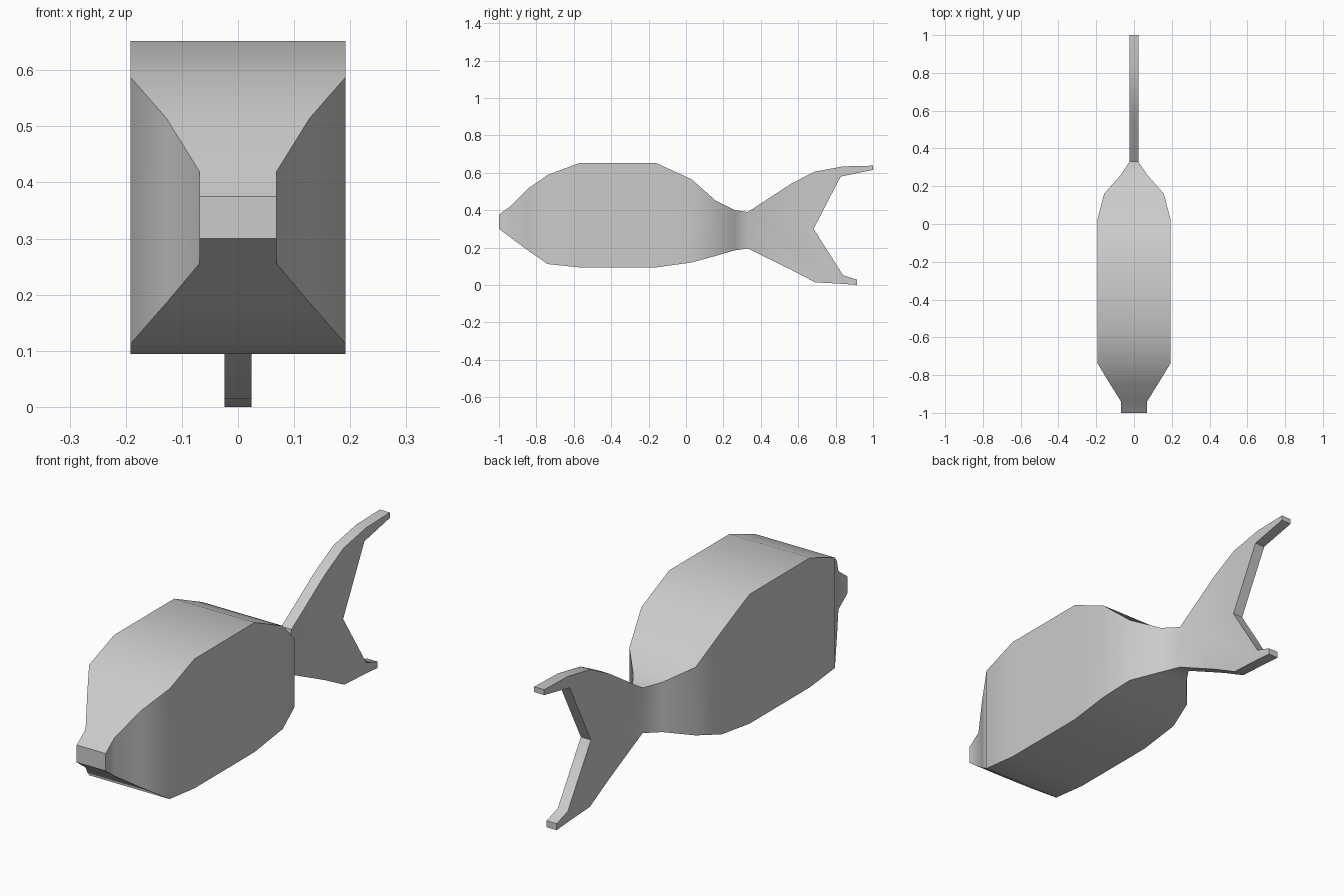
import bpy, bmesh
from math import radians

if "Cube" in bpy.data.objects:
    bpy.data.objects.remove(bpy.data.objects["Cube"])

# body stations: y, half width, bottom z, top z
STATIONS = [
    (-1.00, 0.069, 0.300, 0.375), (-0.94, 0.069, 0.255, 0.420),
    (-0.845, 0.128, 0.185, 0.515), (-0.74, 0.192, 0.112, 0.588),
    (-0.57, 0.192, 0.094, 0.652), (-0.16, 0.192, 0.094, 0.652),
    (0.03, 0.192, 0.120, 0.565), (0.16, 0.158, 0.156, 0.450),
    (0.26, 0.070, 0.185, 0.400), (0.33, 0.024, 0.195, 0.390),
]
# tail outline in side view (y, z), from upper root to lower root
TAIL = [
    (0.33, 0.390), (0.56, 0.540), (0.685, 0.605), (0.84, 0.634),
    (1.0, 0.638), (1.0, 0.615), (0.827, 0.580), (0.682, 0.300),
    (0.84, 0.052), (0.915, 0.028), (0.915, 0.003), (0.84, 0.006), (0.69, 0.014),
    (0.56, 0.083), (0.33, 0.195),
]
TAIL_HALF = 0.024

bm = bmesh.new()

# body: rectangular sections bridged along y, capped at the mouth
rings = [[bm.verts.new(p) for p in
          ((-w, y, b), (w, y, b), (w, y, t), (-w, y, t))]
         for y, w, b, t in STATIONS]
for r0, r1 in zip(rings, rings[1:]):
    for i in range(4):
        j = (i + 1) % 4
        bm.faces.new((r0[i], r0[j], r1[j], r1[i]))
bm.faces.new(rings[0])

# forked tail: flat plate left open at the root so it joins the body
left, right = ([bm.verts.new((x, y, z if z > 0.003 else 0.0)) for y, z in TAIL]
               for x in (-TAIL_HALF, TAIL_HALF))
bm.faces.new(left)
bm.faces.new(right[::-1])
for i in range(len(TAIL) - 1):
    bm.faces.new((left[i], left[i + 1], right[i + 1], right[i]))

bmesh.ops.remove_doubles(bm, verts=bm.verts, dist=0.0005)
bmesh.ops.recalc_face_normals(bm, faces=bm.faces)

mesh = bpy.data.meshes.new("fish")
bm.to_mesh(mesh)
bm.free()
fish = bpy.data.objects.new("fish", mesh)
bpy.context.collection.objects.link(fish)

# soft shading along the curves, crisp corner edges
bpy.context.view_layer.objects.active = fish
fish.select_set(True)
bpy.ops.object.shade_smooth_by_angle(angle=radians(40))
